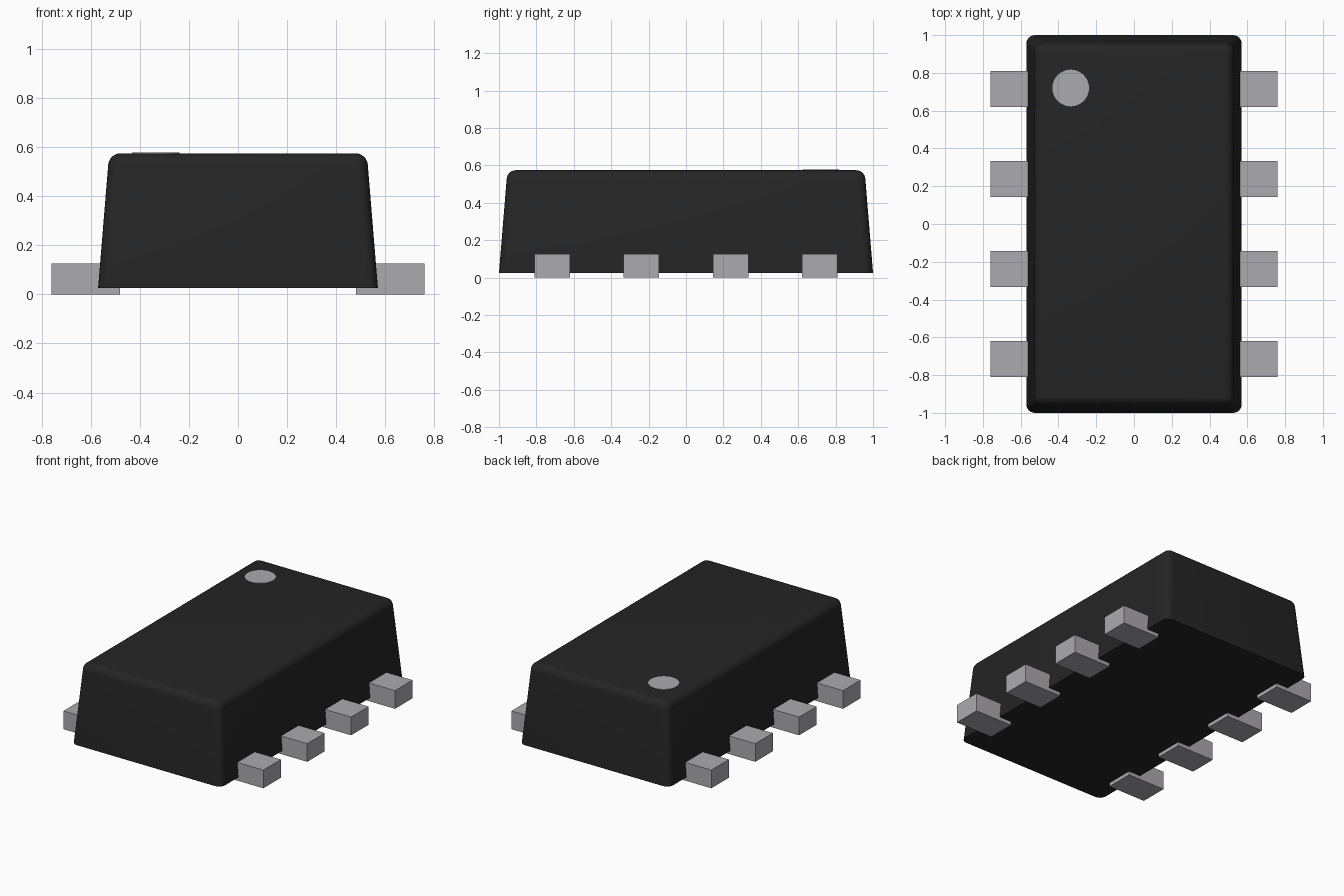
import bpy, bmesh
from mathutils import Matrix, Vector

if "Cube" in bpy.data.objects:
    bpy.data.objects.remove(bpy.data.objects["Cube"])


def material(name, rgb):
    m = bpy.data.materials.new(name)
    m.diffuse_color = (*rgb, 1)
    m.use_nodes = True
    m.node_tree.nodes["Principled BSDF"].inputs["Base Color"].default_value = m.diffuse_color
    return m


BLACK = material("black plastic", (0.018, 0.018, 0.018))
METAL = material("tinned metal", (0.41, 0.40, 0.425))


def finish(name, bm, mat):
    bmesh.ops.recalc_face_normals(bm, faces=bm.faces)
    me = bpy.data.meshes.new(name)
    bm.to_mesh(me)
    bm.free()
    me.materials.append(mat)
    ob = bpy.data.objects.new(name, me)
    bpy.context.collection.objects.link(ob)
    return ob


def box(lo, hi):
    bm = bmesh.new()
    lo, hi = Vector(lo), Vector(hi)
    bmesh.ops.create_cube(bm, size=1, matrix=Matrix.Translation((lo + hi) / 2)
                          @ Matrix.Diagonal((*(hi - lo), 1)))
    return bm


# Tapered body: all edges rounded except the sharp bottom rim
Z0, Z1, TAPER = 0.025, 0.574, 0.045
bm = box((-0.57, -1, Z0), (0.57, 1, Z1))
for v in bm.verts:
    if v.co.z > 0.3:
        v.co.x -= TAPER if v.co.x > 0 else -TAPER
        v.co.y -= TAPER if v.co.y > 0 else -TAPER
edges = [e for e in bm.edges if max(v.co.z for v in e.verts) > 0.3]
bmesh.ops.bevel(bm, geom=edges, offset=0.045, segments=6, profile=0.5, affect='EDGES')
body = finish("body", bm, BLACK)
bpy.context.view_layer.objects.active = body
body.select_set(True)
bpy.ops.object.shade_smooth_by_angle(angle=0.6)
body.select_set(False)

# Four contact pins on each long side
for side, label in ((-1, "left"), (1, "right")):
    for i in range(4):
        y = 0.715 - i * 0.4767
        xs = sorted((side * 0.48, side * 0.76))
        finish(f"{label}_pin_{i + 1}",
               box((xs[0], y - 0.095, 0), (xs[1], y + 0.095, 0.125)), METAL)

# Thin marker disc by the first pin
bm = bmesh.new()
bmesh.ops.create_cone(bm, cap_ends=True, segments=48, radius1=0.097, radius2=0.097,
                      depth=0.006, matrix=Matrix.Translation((-0.335, 0.72, Z1)))
finish("marker_dot", bm, METAL)
